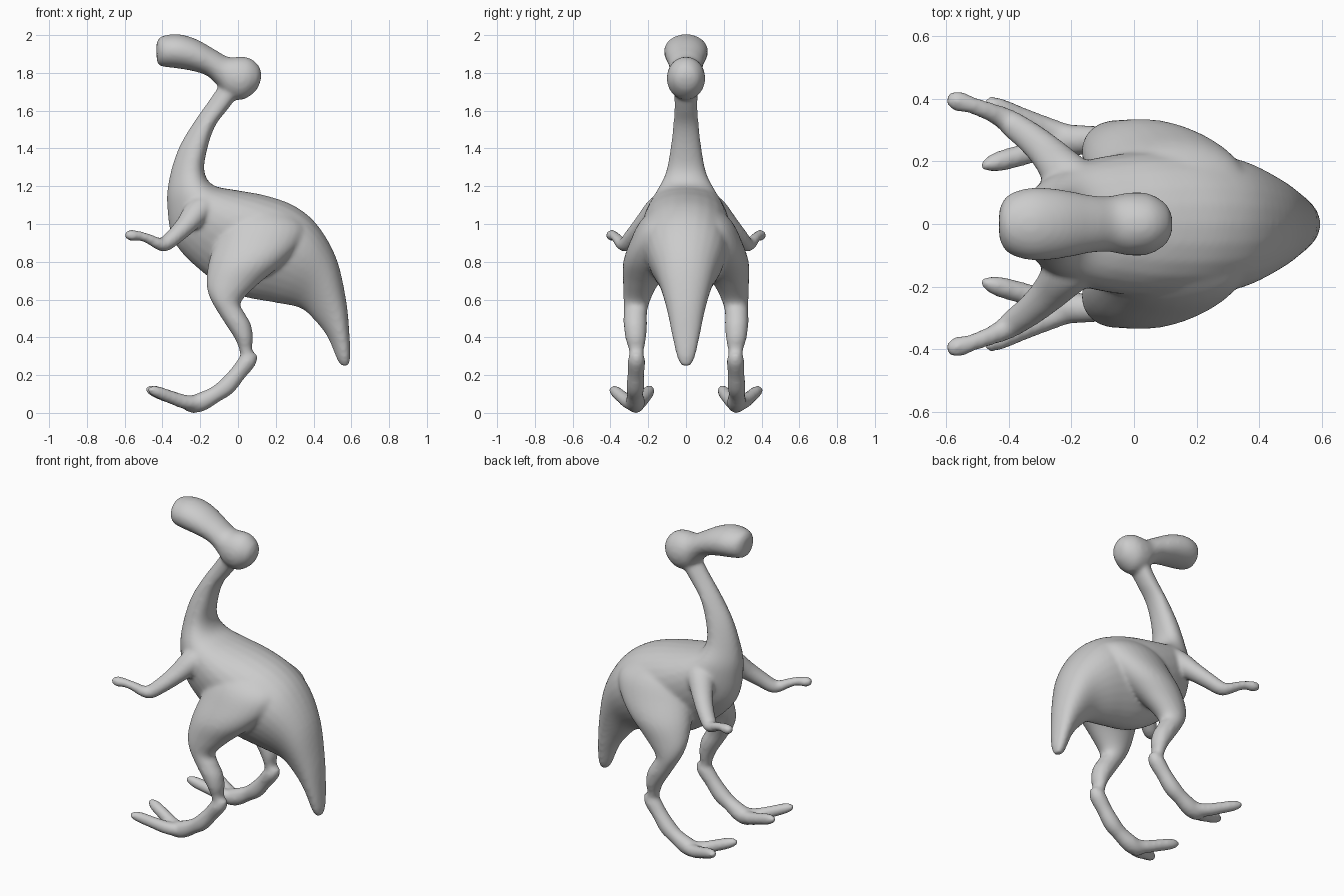
import bpy, bmesh, math
from mathutils import Vector

SIDES = 28
bm = bmesh.new()


def spline(rows, steps=5):
    """Catmull-Rom interpolation of rows of numbers."""
    out = []
    n = len(rows)
    for i in range(n - 1):
        a, b, c, d = (rows[max(0, min(n - 1, j))] for j in (i - 1, i, i + 1, i + 2))
        for s in range(steps):
            t = s / steps
            out.append([0.5 * (2 * q + (r - p) * t + (2 * p - 5 * q + 4 * r - w) * t * t
                               + (3 * q - p - 3 * r + w) * t ** 3)
                        for p, q, r, w in zip(a, b, c, d)])
    out.append(list(rows[-1]))
    return out


def loft(rings, egg=0.0):
    """Closed skin through elliptical or egg-shaped rings (centre, axis u, axis v)."""
    loops = []
    for c, u, v in rings:
        loop = []
        for k in range(SIDES):
            a = 2 * math.pi * k / SIDES
            loop.append(bm.verts.new(c + u * math.cos(a)
                                     + v * math.sin(a) * (1 + egg * math.cos(a))))
        loops.append(loop)
    faces = [bm.faces.new(loops[0]), bm.faces.new(loops[-1][::-1])]
    for a, b in zip(loops, loops[1:]):
        for k in range(SIDES):
            m = (k + 1) % SIDES
            faces.append(bm.faces.new((a[k], b[k], b[m], a[m])))
    bmesh.ops.recalc_face_normals(bm, faces=faces)


def profile_loft(rows, side=1, egg=0.0):
    """Rows: edge point x, z, opposite edge point x, z, centre y, half width."""
    rings = []
    for x1, z1, x2, z2, y, w in spline(rows):
        p, q = Vector((x1, side * y, z1)), Vector((x2, side * y, z2))
        rings.append(((p + q) / 2, (p - q) / 2, Vector((0, max(w, 0.004), 0))))
    loft(rings, egg)


def tube(rows, side=1, flat=1.0):
    """Rows: x, y, z, radius."""
    pts = spline(rows)
    cs = [Vector((p[0], side * p[1], p[2])) for p in pts]
    rings = []
    for i, c in enumerate(cs):
        t = (cs[min(i + 1, len(cs) - 1)] - cs[max(i - 1, 0)]).normalized()
        v = t.cross(Vector((0, 0, 1))).normalized()
        r = max(pts[i][3], 0.004)
        rings.append((c, v.cross(t) * r * flat, v * r))
    loft(rings)


# neck, torso and tail
profile_loft([
    (.03, 1.72, -.06, 1.79, 0, .065),
    (-.052, 1.61, -.15, 1.66, 0, .06),
    (-.12, 1.52, -.24, 1.53, 0, .066),
    (-.162, 1.40, -.315, 1.40, 0, .08),
    (-.178, 1.28, -.362, 1.25, 0, .105),
    (-.13, 1.205, -.375, 1.10, 0, .155),
    (0, 1.178, -.335, .90, 0, .20),
    (.15, 1.15, -.17, .73, 0, .225),
    (.30, 1.095, 0, .625, 0, .225),
    (.42, .995, .19, .585, 0, .20),
    (.52, .82, .33, .555, 0, .145),
    (.572, .60, .41, .485, 0, .10),
    (.59, .42, .475, .40, 0, .072),
    (.595, .30, .525, .28, 0, .045),
    (.585, .252, .55, .247, 0, .022)], egg=0.25)

# head and blunt snout
profile_loft([
    (-.432, 1.95, -.43, 1.865, 0, .035),
    (-.422, 1.98, -.42, 1.842, 0, .07),
    (-.39, 1.998, -.39, 1.832, 0, .10),
    (-.31, 2.004, -.33, 1.825, 0, .117),
    (-.22, 1.978, -.24, 1.81, 0, .11),
    (-.12, 1.922, -.165, 1.785, 0, .093),
    (-.05, 1.884, -.11, 1.735, 0, .089),
    (.02, 1.886, -.06, 1.675, 0, .10),
    (.07, 1.874, .02, 1.657, 0, .098),
    (.112, 1.835, .09, 1.70, 0, .065),
    (.124, 1.79, .118, 1.75, 0, .025)])

for side in (1, -1):
    # hip, thigh and shin
    profile_loft([
        (.24, 1.09, -.02, 1.10, .07, .09),
        (.35, 1.00, -.08, 1.02, .115, .13),
        (.34, .91, -.12, .91, .155, .14),
        (.25, .80, -.157, .79, .195, .138),
        (.105, .68, -.167, .68, .24, .093),
        (.015, .585, -.147, .605, .26, .070),
        (.035, .53, -.105, .53, .268, .062),
        (.068, .47, -.06, .46, .268, .062),
        (.08, .40, -.015, .39, .266, .055),
        (.075, .34, .005, .34, .263, .042),
        (.09, .30, .015, .29, .262, .036)], side, 0.0)
    # ankle and foot
    tube([
        (.08, .262, .32, .026), (.055, .262, .28, .046), (0, .265, .21, .044),
        (-.06, .268, .14, .048), (-.12, .27, .098, .044), (-.19, .268, .06, .05),
        (-.245, .266, .045, .046), (-.28, .266, .05, .03)], side)
    # inner and outer toes
    tube([
        (-.20, .262, .052, .036), (-.28, .245, .058, .038), (-.36, .22, .085, .035),
        (-.43, .20, .11, .033), (-.465, .19, .122, .025), (-.49, .183, .13, .01)], side)
    tube([
        (-.20, .278, .052, .036), (-.28, .305, .058, .038), (-.36, .34, .085, .034),
        (-.42, .367, .108, .032), (-.455, .385, .12, .025), (-.478, .393, .128, .01)], side)
    # shoulder, arm and hand
    tube([
        (-.15, .09, 1.10, .085), (-.21, .15, 1.07, .078), (-.27, .22, 1.00, .06),
        (-.33, .275, .94, .05), (-.385, .315, .895, .044), (-.42, .34, .895, .036),
        (-.47, .362, .92, .03), (-.52, .38, .937, .028), (-.565, .393, .94, .033),
        (-.597, .40, .945, .02)], side, 0.9)

mesh = bpy.data.meshes.new("creature_body")
bm.to_mesh(mesh)
bm.free()
body = bpy.data.objects.new("creature_body", mesh)
bpy.context.collection.objects.link(body)

# fuse the parts into one soft skin
fuse = body.modifiers.new("fuse", 'REMESH')
fuse.mode = 'VOXEL'
fuse.voxel_size = 0.011
fuse.use_smooth_shade = True
soft = body.modifiers.new("soften", 'SMOOTH')
soft.factor = 0.5
soft.iterations = 10
